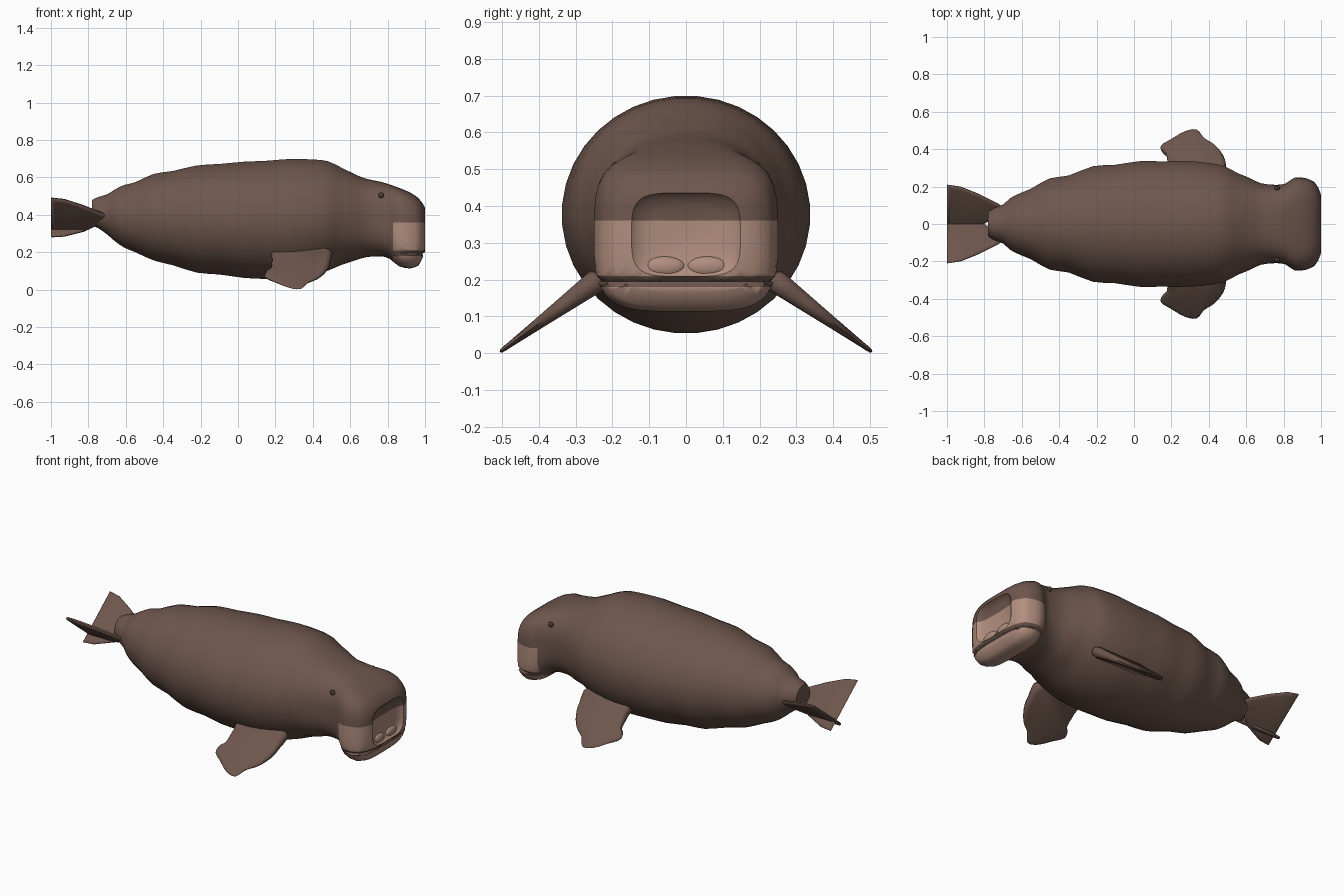
import bpy, bmesh, math
from mathutils import Vector

default = bpy.data.objects.get("Cube")
if default:
    bpy.data.objects.remove(default, do_unlink=True)


def material(name, rgb):
    mat = bpy.data.materials.new(name)
    mat.use_nodes = True
    mat.diffuse_color = (*rgb, 1)
    mat.node_tree.nodes["Principled BSDF"].inputs["Base Color"].default_value = (*rgb, 1)
    return mat


brown = material("hide brown", (0.155, 0.094, 0.074))
pink = material("muzzle pink", (0.44, 0.27, 0.21))
dark = material("eye dark brown", (0.07, 0.042, 0.034))


def finish(bm, name, mats, angle=50):
    """Turn a bmesh into a smooth shaded object."""
    bmesh.ops.recalc_face_normals(bm, faces=bm.faces)
    mesh = bpy.data.meshes.new(name)
    bm.to_mesh(mesh)
    bm.free()
    obj = bpy.data.objects.new(name, mesh)
    bpy.context.collection.objects.link(obj)
    for mat in mats:
        mesh.materials.append(mat)
    bpy.ops.object.select_all(action='DESELECT')
    obj.select_set(True)
    bpy.context.view_layer.objects.active = obj
    bpy.ops.object.shade_smooth_by_angle(angle=math.radians(angle))
    return obj


def spline(points, steps, closed=False):
    """Catmull-Rom interpolation of tuples of any length."""
    pts = [Vector(p) for p in points]
    count = len(pts)
    pick = (lambda i: pts[i % count]) if closed else (lambda i: pts[max(0, min(count - 1, i))])
    out = []
    for i in range(count if closed else count - 1):
        a, b, c, d = (pick(i + k) for k in (-1, 0, 1, 2))
        for s in range(steps):
            t = s / steps
            out.append(b + (c - a) * (t / 2) + (a * 2 - b * 5 + c * 4 - d) * (t * t / 2)
                       + (b * 3 - a - c * 3 + d) * (t ** 3 / 2))
    return out if closed else out + [pts[-1]]


def bridge(bm, lower, upper):
    n = len(lower)
    for i in range(n):
        j = (i + 1) % n
        bm.faces.new((lower[i], lower[j], upper[j], upper[i]))


# Body stations: x, bottom z, top z, half width, squareness
BODY = [
    (-.78, .34, .48, .065, 2), (-.75, .33, .495, .085, 2), (-.7, .295, .51, .105, 2),
    (-.66, .26, .535, .14, 2), (-.61, .225, .56, .165, 2), (-.55, .2, .575, .19, 2),
    (-.45, .155, .62, .245, 2), (-.35, .13, .635, .26, 2), (-.22, .09, .665, .31, 2),
    (-.1, .08, .673, .318, 2), (.03, .062, .685, .337, 2), (.15, .056, .69, .336, 2),
    (.28, .054, .7, .338, 2), (.4, .075, .697, .327, 2), (.48, .1, .688, .312, 2),
    (.55, .13, .655, .275, 2.1), (.61, .15, .625, .25, 2.3), (.68, .172, .595, .218, 2.5),
    (.76, .178, .578, .21, 2.8), (.81, .165, .563, .217, 3.2), (.86, .125, .545, .249, 3.6),
    (.92, .113, .52, .245, 4), (.965, .128, .49, .225, 4),
]
# Snout rim and the shallow dish inside it
SNOUT = [
    (.985, .165, .465, .195, 4), (.997, .195, .445, .165, 4), (1, .208, .436, .148, 4),
    (.987, .217, .425, .135, 4), (.978, .24, .4, .105, 3.5), (.973, .3, .34, .025, 2),
]
SIDES = 36

bm = bmesh.new()
rings = []
for x, low, high, half, square in spline(BODY, 2) + SNOUT:
    ring = []
    for i in range(SIDES):
        angle = math.tau * (i + .5) / SIDES
        c, s = math.cos(angle), math.sin(angle)
        y = half * math.copysign(abs(c) ** (2 / square), c)
        z = (low + high) / 2 + (high - low) / 2 * math.copysign(abs(s) ** (2 / square), s)
        ring.append(bm.verts.new((x, y, z)))
    if rings:
        bridge(bm, rings[-1], ring)
    rings.append(ring)
bm.faces.new(rings[0])
bm.faces.new(rings[-1])


# Cut colour borders and the mouth line into the head
def cut(point, normal):
    faces = [f for f in bm.faces if f.calc_center_median().x > .78]
    geom = faces + list({e for f in faces for e in f.edges}) + list({v for f in faces for v in f.verts})
    bmesh.ops.bisect_plane(bm, geom=geom, plane_co=point, plane_no=normal, dist=.0005)


cut((.83, 0, 0), (1, 0, 0))
for level in (.18, .195, .21, .36):
    cut((0, 0, level), (0, 0, 1))
for face in bm.faces:
    spot = face.calc_center_median()
    if spot.x > .83 and (spot.z < .18 or .21 < spot.z < .36):
        face.material_index = 1
for v in bm.verts:
    if v.co.x > .84 and abs(v.co.z - .195) < .002:
        v.co.x -= .012
        v.co.y *= .96
finish(bm, "body", [brown, pink])


def ball(name, centre, size, mat):
    bm = bmesh.new()
    bmesh.ops.create_uvsphere(bm, u_segments=16, v_segments=10, radius=1)
    bmesh.ops.scale(bm, vec=size, verts=bm.verts)
    bmesh.ops.translate(bm, vec=centre, verts=bm.verts)
    finish(bm, name, [mat])


def fin(name, outline, base, slope, side, thick):
    """Flat fin whose height follows its sideways position; thick(y) is half depth."""
    bm = bmesh.new()
    normal = Vector((0, -slope, 1)).normalized()
    flat = [Vector((x, y, base + slope * y)) for x, y in outline]
    middle = sum(flat, Vector()) / len(flat)

    def loop(shrink, depth):
        ring = []
        for p in flat:
            q = middle + (p - middle) * shrink + normal * depth * thick(p.y)
            ring.append(bm.verts.new((q.x, q.y * side, q.z)))
        return ring

    layers = [loop(.86, -1), loop(.96, -.75), loop(1, 0), loop(.96, .75), loop(.86, 1)]
    for lower, upper in zip(layers, layers[1:]):
        bridge(bm, lower, upper)
    bm.faces.new(layers[0])
    bm.faces.new(layers[-1])
    finish(bm, name, [brown])


FLIPPER = [(.2, .22), (.48, .22), (.492, .31), (.475, .37), (.43, .425), (.375, .46), (.335, .505),
           (.27, .495), (.2, .455), (.145, .42), (.15, .385), (.175, .36), (.182, .29)]
TAIL = [(-1, .21), (-.93, .2), (-.83, .16), (-.72, .105), (-.69, .08),
        (-.72, .05), (-.82, -.01), (-.93, -.045), (-1, -.05)]

for side, word in ((1, "back"), (-1, "front")):
    fin(word + "_flipper", spline(FLIPPER, 3, True), .375, -.735, side,
        lambda y: max(.007, .03 - .09 * (y - .24)))
    # Tail fins cross each other low on the centre line
    fin(word + "_tail_fin", TAIL, .322, .8, side, lambda y: .011)
    ball(word + "_eye", (.765, side * .192, .505), (.015, .012, .015), dark)
    # Paired upper lip pads
    ball(word + "_lip_pad", (.975, side * .058, .235), (.018, .056, .028), pink)
